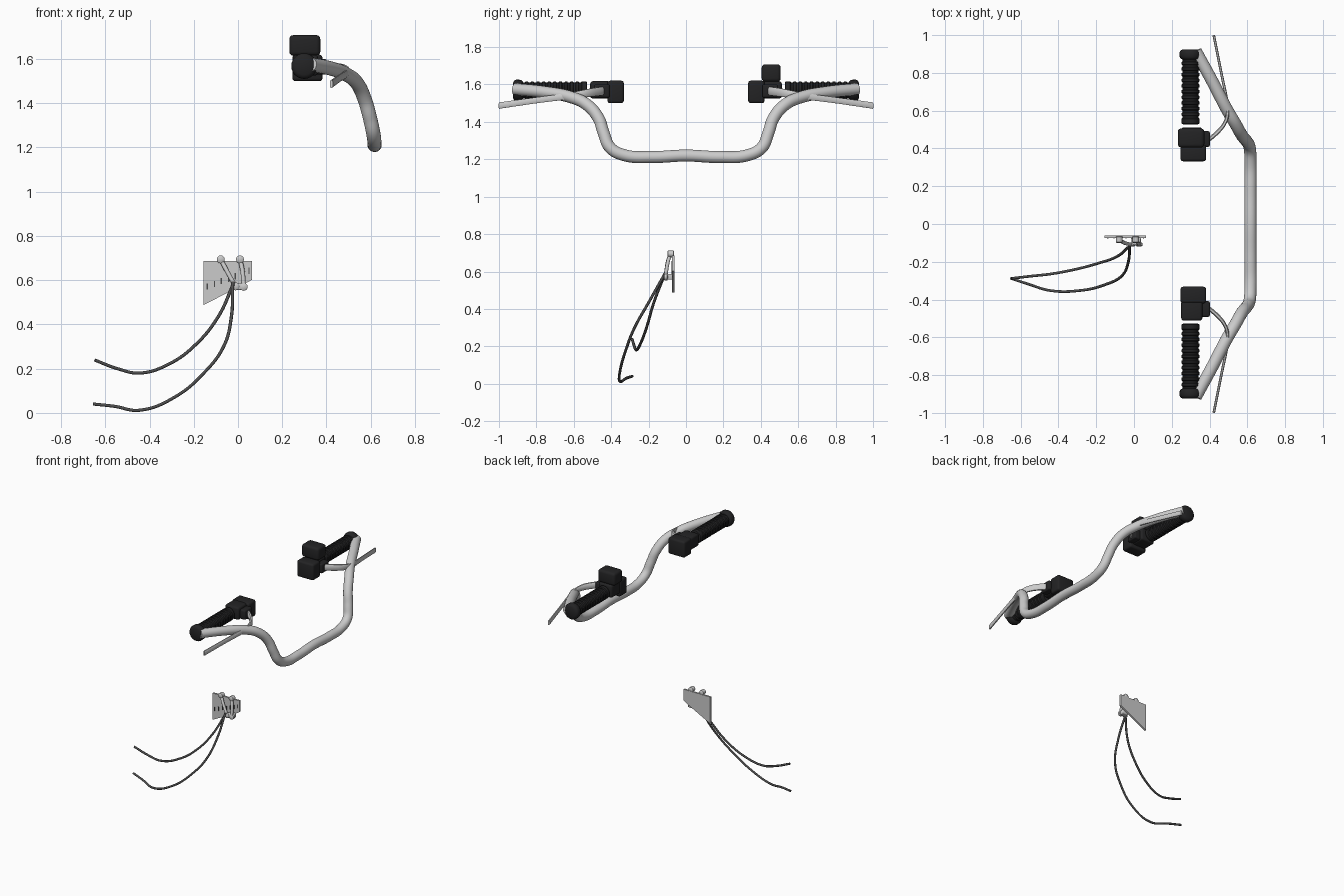
import bpy, bmesh, math
from mathutils import Vector

if "Cube" in bpy.data.objects:
    bpy.data.objects.remove(bpy.data.objects["Cube"])


def material(name, rgb):
    m = bpy.data.materials.new(name)
    m.diffuse_color = (*rgb, 1)
    m.use_nodes = True
    m.node_tree.nodes["Principled BSDF"].inputs["Base Color"].default_value = m.diffuse_color
    return m


SILVER = material("brushed silver", (0.60, 0.60, 0.60))
BLACK = material("black rubber", (0.017, 0.017, 0.018))
CABLE = material("dark grey cable", (0.075, 0.075, 0.075))


def finish(bm, name, mat, angle=40):
    bmesh.ops.recalc_face_normals(bm, faces=bm.faces)
    me = bpy.data.meshes.new(name)
    bm.to_mesh(me)
    bm.free()
    me.materials.append(mat)
    ob = bpy.data.objects.new(name, me)
    bpy.context.collection.objects.link(ob)
    bpy.ops.object.select_all(action='DESELECT')
    ob.select_set(True)
    bpy.context.view_layer.objects.active = ob
    if angle:
        bpy.ops.object.shade_smooth_by_angle(angle=math.radians(angle))
    return ob


def tube(name, pts, radius, mat, res=6):
    """Round tube following a smooth path."""
    cu = bpy.data.curves.new(name, 'CURVE')
    cu.dimensions = '3D'
    cu.bevel_depth, cu.bevel_resolution = radius, res
    cu.resolution_u, cu.use_fill_caps = 8, True
    sp = cu.splines.new('BEZIER')
    sp.bezier_points.add(len(pts) - 1)
    for p, co in zip(sp.bezier_points, pts):
        p.co = co
        p.handle_left_type = p.handle_right_type = 'AUTO'
    ob = bpy.data.objects.new(name, cu)
    bpy.context.collection.objects.link(ob)
    bpy.ops.object.select_all(action='DESELECT')
    ob.select_set(True)
    bpy.context.view_layer.objects.active = ob
    bpy.ops.object.convert(target='MESH')
    ob = bpy.context.object
    ob.data.materials.clear()
    ob.data.materials.append(mat)
    bpy.ops.object.shade_smooth_by_angle(angle=math.radians(50))


def box(name, lo, hi, mat, bevel=0.0):
    bm = bmesh.new()
    bmesh.ops.create_cube(bm, size=1)
    for v in bm.verts:
        v.co = [(l + h) / 2 + c * (h - l) for l, h, c in zip(lo, hi, v.co)]
    if bevel:
        bmesh.ops.bevel(bm, geom=list(bm.edges), offset=bevel, segments=3,
                        profile=0.5, affect='EDGES')
    return finish(bm, name, mat, 40 if bevel else 0)


def side_box(name, s, x, y, z, bevel=0.014):
    ys = sorted((y[0] * s, y[1] * s))
    box(name, (x[0], ys[0], z[0]), (x[1], ys[1], z[1]), BLACK, bevel)


def lathe_y(name, profile, centre, mat, sides=24, angle=40):
    """Revolve (y, radius) pairs about a line along y."""
    bm = bmesh.new()
    rings = []
    for y, r in profile:
        rings.append([bm.verts.new((centre[0] + r * math.cos(2 * math.pi * i / sides), y,
                                    centre[1] + r * math.sin(2 * math.pi * i / sides)))
                      for i in range(sides)])
    for a, b in zip(rings, rings[1:]):
        for i in range(sides):
            j = (i + 1) % sides
            bm.faces.new((a[i], a[j], b[j], b[i]))
    bm.faces.new(rings[0])
    bm.faces.new(rings[-1])
    return finish(bm, name, mat, angle)


def blade(name, stations, mat):
    """Flat blade swept along (x, y, z, width, height) stations."""
    path = []
    n = len(stations)
    vs = [Vector(p) for p in stations]
    for k in range(n - 1):
        a, b, c, d = vs[max(k - 1, 0)], vs[k], vs[k + 1], vs[min(k + 2, n - 1)]
        for t in (0, .25, .5, .75):
            path.append(0.5 * (2 * b + (c - a) * t + (2 * a - 5 * b + 4 * c - d) * t * t
                               + (3 * b - a - 3 * c + d) * t ** 3))
    path.append(vs[-1])
    bm = bmesh.new()
    rings = []
    for k, p in enumerate(path):
        d = path[min(k + 1, len(path) - 1)] - path[max(k - 1, 0)]
        side = Vector((-d[1], d[0], 0)).normalized()
        up = Vector((0, 0, 1))
        w, h = p[3] / 2, p[4] / 2
        section = ((1, .6), (.5, 1), (-.5, 1), (-1, .6), (-1, -.6), (-.5, -1), (.5, -1), (1, -.6))
        rings.append([bm.verts.new(Vector(p[:3]) + side * u * w + up * v * h) for u, v in section])
    for a, b in zip(rings, rings[1:]):
        for i in range(8):
            j = (i + 1) % 8
            bm.faces.new((a[i], a[j], b[j], b[i]))
    bm.faces.new(rings[0])
    bm.faces.new(rings[-1])
    finish(bm, name, mat, 35)


# Handlebar: half path mirrored to the other side
half = [(.617, .18, 1.212), (.617, .33, 1.222), (.612, .405, 1.262), (.595, .44, 1.34),
        (.572, .468, 1.42), (.537, .53, 1.492), (.49, .61, 1.53), (.42, .745, 1.557),
        (.327, .915, 1.575)]
bar = [(x, -y, z) for x, y, z in reversed(half)] + [(.617, 0, 1.22)] + half
tube("handlebar", bar, 0.032, SILVER, 8)

for s, label in ((-1, "right"), (1, "left")):
    # Ribbed grip with flared end cap
    prof = [(.528, .040), (.532, .047)]
    for k in range(11):
        y = .545 + k * .03
        prof += [(y, .048), (y + .012, .048), (y + .017, .042), (y + .026, .042)]
    prof += [(.874, .050), (.884, .057), (.908, .058), (.918, .053), (.925, .040)]
    lathe_y(label + "_grip", [(y * s, r) for y, r in prof], (.299, 1.568), BLACK)

    # Switch housing, clamp and lever pivot
    side_box(label + "_switch_housing", s, (.246, .382), (.332, .42), (1.50, 1.62))
    side_box(label + "_clamp", s, (.25, .362), (.405, .512), (1.525, 1.618))
    side_box(label + "_lever_pivot", s, (.335, .402), (.408, .492), (1.53, 1.6), .01)

    # Brake lever blade
    blade(label + "_brake_lever",
          [(x, y * s, z, w, h) for x, y, z, w, h in (
              (.385, .44, 1.565, .022, .045), (.425, .47, 1.562, .022, .045),
              (.472, .52, 1.555, .020, .043), (.494, .575, 1.546, .018, .038),
              (.492, .65, 1.535, .016, .034), (.46, .81, 1.514, .014, .032),
              (.422, 1.0, 1.487, .014, .034))], SILVER)

# Reservoir on the left side only
side_box("reservoir", 1, (.232, .372), (.405, .506), (1.615, 1.708), .018)

# Tapered mounting plate
bm = bmesh.new()
outline = [(-.155, .686), (.063, .686), (.063, .602), (.03, .583), (-.155, .488)]
front = bm.faces.new([bm.verts.new((x, -.075, z)) for x, z in outline])
ext = bmesh.ops.extrude_face_region(bm, geom=[front])
for v in ext["geom"]:
    if isinstance(v, bmesh.types.BMVert):
        v.co.y = -.062
finish(bm, "mounting_plate", SILVER, 0)

# Slots along the plate
for k, (x, z) in enumerate([(-.139, .572), (-.106, .583), (-.075, .596), (-.042, .606),
                            (-.012, .618), (.02, .63), (.05, .643)]):
    box("plate_slot_%d" % k, (x - .003, -.078, z - .014), (x + .003, -.074, z + .014), CABLE)

# Pair of shift levers with round knobs and pivots
for name, top, mid, low in (("outer", (-.078, .694), (-.055, .65), (-.012, .572)),
                            ("inner", (.009, .694), (.02, .645), (.026, .57))):
    lathe_y(name + "_knob", [(-.1, .013), (-.096, .018), (-.068, .018), (-.064, .013)],
            top, SILVER, 16)
    tube(name + "_shift_lever", [(top[0], -.085, top[1]), (mid[0], -.098, mid[1]),
                                 (low[0], -.11, low[1])], .010, SILVER, 3)
    lathe_y(name + "_pivot", [(-.119, .012), (-.115, .018), (-.101, .018), (-.097, .012)],
            low, SILVER, 16)
box("shifter_base", (-.012, -.112, .556), (.036, -.072, .588), SILVER, .006)

# Two hanging cables
tube("upper_cable", [(-.018, -.112, .59), (-.09, -.172, .434), (-.19, -.208, .31),
                     (-.31, -.24, .222), (-.445, -.265, .18), (-.545, -.276, .2),
                     (-.648, -.288, .239)], .0075, CABLE, 2)
tube("lower_cable", [(-.024, -.112, .59), (-.03, -.2, .434), (-.065, -.275, .3),
                     (-.15, -.32, .185), (-.285, -.352, .072), (-.445, -.352, .012),
                     (-.56, -.318, .03), (-.654, -.287, .04)], .0075, CABLE, 2)
